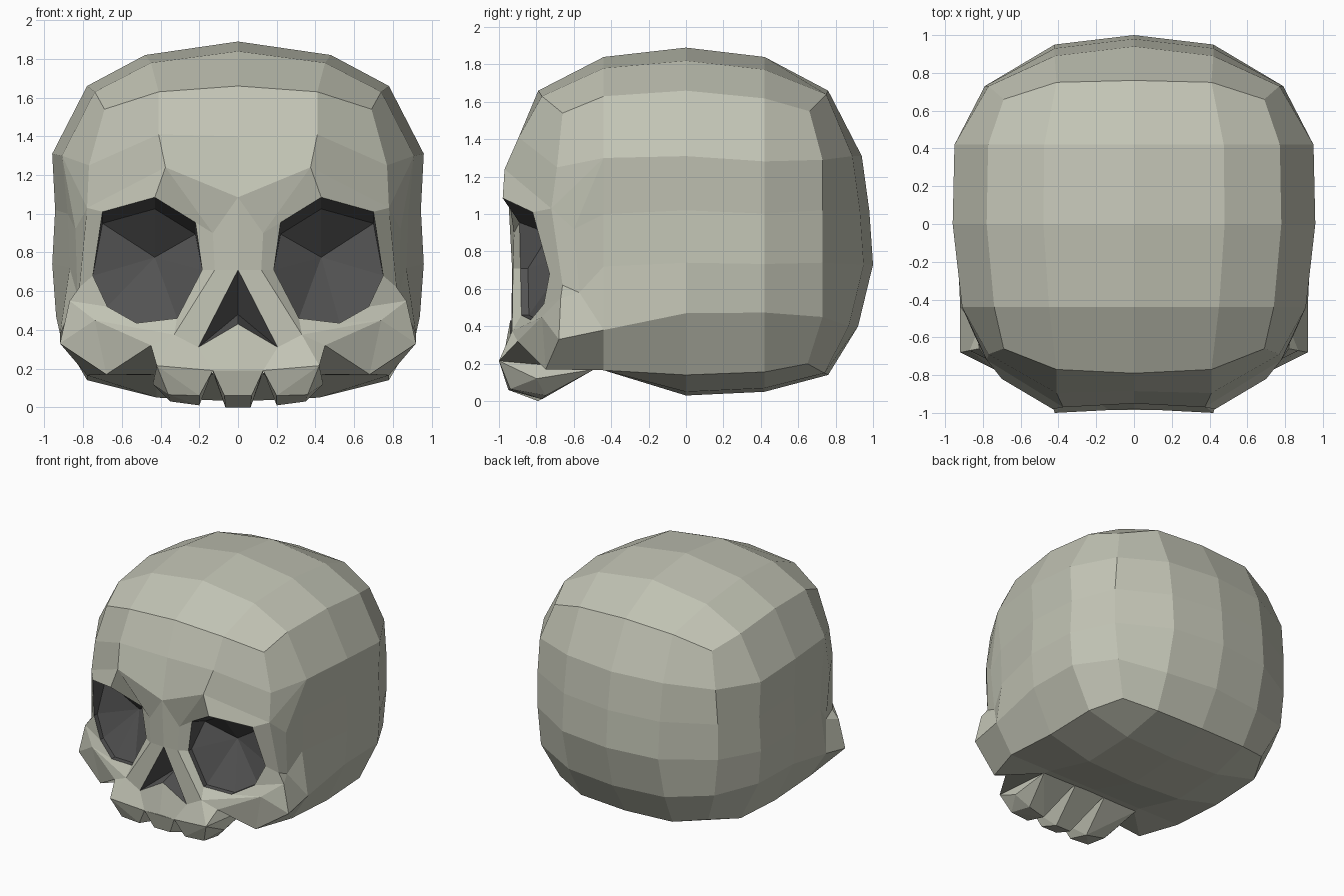
import bpy, bmesh
from mathutils import Vector

if "Cube" in bpy.data.objects:
    bpy.data.objects.remove(bpy.data.objects["Cube"])


def material(name, col):
    m = bpy.data.materials.new(name)
    m.diffuse_color = (*col, 1)
    m.use_nodes = True
    m.node_tree.nodes["Principled BSDF"].inputs["Base Color"].default_value = m.diffuse_color
    return m


bone = material("bone", (0.54, 0.55, 0.46))
dark = material("dark_hollow", (0.085, 0.085, 0.085))


def finish(bm, name, mat, mirror=True):
    me = bpy.data.meshes.new(name)
    bm.to_mesh(me)
    bm.free()
    me.materials.append(mat)
    ob = bpy.data.objects.new(name, me)
    bpy.context.collection.objects.link(ob)
    if mirror:
        ob.modifiers.new("mirror", "MIRROR")
    return ob


def build(name, mat, faces, inside):
    """Half mesh from polygons of points, facing away from 'inside', mirrored in x."""
    bm = bmesh.new()
    for f in faces:
        bm.faces.new([bm.verts.new(p) for p in f])
    bmesh.ops.remove_doubles(bm, verts=bm.verts, dist=0.0005)
    bmesh.ops.recalc_face_normals(bm, faces=bm.faces)
    c = Vector(inside)
    s = sum(f.normal.dot(f.calc_center_median() - c) * f.calc_area() for f in bm.faces)
    if s < 0:
        bmesh.ops.reverse_faces(bm, faces=bm.faces)
    return finish(bm, name, mat)


def strips(rows, closed=False):
    """Quads between consecutive rows of points."""
    out = []
    for a, b in zip(rows, rows[1:]):
        n = len(a)
        for i in range(n if closed else n - 1):
            j = (i + 1) % n
            out.append([a[i], a[j], b[j], b[i]])
    return out


def section(y, pts):
    return [(x, y, z) for x, z in pts]


# Cranium: four half sections, top centre round to bottom centre
front = section(-.44, [(0, 1.84), (.45, 1.78), (.74, 1.63), (.91, 1.3), (.88, 1.0),
                       (.87, .72), (.92, .38), (.78, .165), (.42, .165), (0, .165)])
middle_pts = [(0, 1.89), (.48, 1.82), (.78, 1.66), (.96, 1.31), (.945, 1.02),
              (.96, .74), (.94, .47), (.78, .14), (.42, .05), (0, .03)]
middle = section(0, middle_pts)
rear = section(.42, [(x * .99, .05 + (z - .03) * 1.79 / 1.86) for x, z in middle_pts])
edge = [(0, .76, 1.66), (.41, .75, 1.64), (.69, .66, 1.55), (.77, .73, 1.29), (.79, .73, 1.02),
        (.79, .73, .74), (.76, .73, .45), (.65, .65, .2), (.4, .74, .15), (0, .76, .14)]
# Rounded back panel
cap = [edge[:3]]
for i, (y, z) in enumerate([(.94, 1.31), (.98, 1.02), (1.0, .73), (.92, .4)]):
    cap.append([(0, y, z), (.42, y - .05, z), edge[3 + i]])
cap.append([edge[9], edge[8], edge[7]])
build("cranium", bone, strips([front, middle, rear, edge]) + strips(cap), (0, 0, 1))

# Eye rim and the ring of face points around it, from the inner brow outward
rim = [(.22, -.89, .955), (.43, -.98, 1.085), (.70, -.82, 1.01), (.75, -.73, .68),
       (.675, -.76, .52), (.525, -.83, .435), (.315, -.88, .46), (.185, -.885, .71)]
outer = [(.13, -.92, .9), (.375, -.97, 1.24), (.78, -.72, 1.03), (.82, -.66, .62),
         (.87, -.67, .55), (.74, -.77, .45), (.33, -.93, .375), (.12, -.925, .71)]

# Eye sockets: overhanging brow, then a shallow cone
deep = []
for i, (x, y, z) in enumerate(rim):
    deep.append((x, y + .16, z - .06) if i < 3 else (x, y + .04, z))
pit = (.43, -.62, .775)
build("eye_sockets", dark,
      strips([rim, deep], True) + [[deep[i], deep[(i + 1) % 8], pit] for i in range(8)],
      (.43, 0, .77))

# Nose cavity
n_top, n_corner, n_base = (0, -.93, .71), (.205, -.935, .31), (0, -.94, .43)
n_deep = (0, -.76, .48)
build("nose_cavity", dark, [[n_top, n_corner, n_deep], [n_corner, n_base, n_deep]], (0, 0, .5))

# Face: forehead rows
glabella = (0, -.95, 1.085)
hair = [(0, -.79, 1.66), (.41, -.77, 1.63), (.69, -.66, 1.54)]
brow_mid = [(0, -.885, 1.4), (.41, -.895, 1.41), (.77, -.69, 1.25)]
faces = strips([front[:3], hair, brow_mid, [glabella, outer[1], outer[2]]])
faces += strips([rim, outer], True)
F3, F4, F5, A, B, F8, F9 = front[3:]
faces += [[front[2], hair[2], brow_mid[2], F3], [brow_mid[2], outer[2], F3]]
# Nose bridge and flanks
faces += [[glabella, outer[0], outer[1]], [n_top, outer[7], outer[0], glabella],
          [n_top, n_corner, outer[6], outer[7]]]
# Temples
t0, t1 = (.84, -.60, .92), (.83, -.57, .58)
faces += [[outer[2], t0, F3], [t0, F4, F3], [outer[2], outer[3], t1, t0],
          [outer[3], outer[4], t1], [t0, t1, F5, F4], [t1, A, F5]]
# Upper jaw and cheekbones
u0, u1, u2 = (0, -.98, .185), (.13, -.985, .19), (.42, -1.0, .215)
k, cheek, zyg = (.45, -.9, .32), (.68, -.75, .17), (.92, -.68, .33)
jaw, palate = (.42, -.5, .17), (0, -.5, .18)
faces += [[n_base, u0, u1, n_corner], [n_corner, u1, u2, outer[6]],
          [outer[6], u2, k], [outer[6], k, outer[5]], [k, cheek, outer[5]],
          [outer[5], cheek, zyg], [outer[5], zyg, outer[4]],
          [zyg, outer[4], t1, A], [zyg, A, B, cheek],
          [u2, jaw, cheek, k], [cheek, B, F8, jaw], [jaw, F8, F9, palate]]
build("face", bone, faces, (0, -.4, .8))


# Teeth: convex wedges running back to the palate
def tooth(name, pts, mirror):
    bm = bmesh.new()
    for p in pts:
        bm.verts.new(p)
    bmesh.ops.convex_hull(bm, input=bm.verts)
    bmesh.ops.dissolve_limit(bm, angle_limit=.02, verts=bm.verts, edges=bm.edges)
    bmesh.ops.recalc_face_normals(bm, faces=bm.faces)
    finish(bm, name, bone, mirror)


tooth("middle_tooth", [(s * x, y, z) for s in (-1, 1) for x, y, z in
                       [(.13, -.985, .19), (.07, -.95, .06), (.065, -.79, 0), (.13, -.5, .18)]], False)
tooth("side_teeth", [u1, u2, (.2, -.95, .06), (.36, -.94, .065), (.2, -.77, .01),
                     (.35, -.75, .03), (.44, -.8, .12), (.14, -.5, .18), (.43, -.49, .17)], True)
